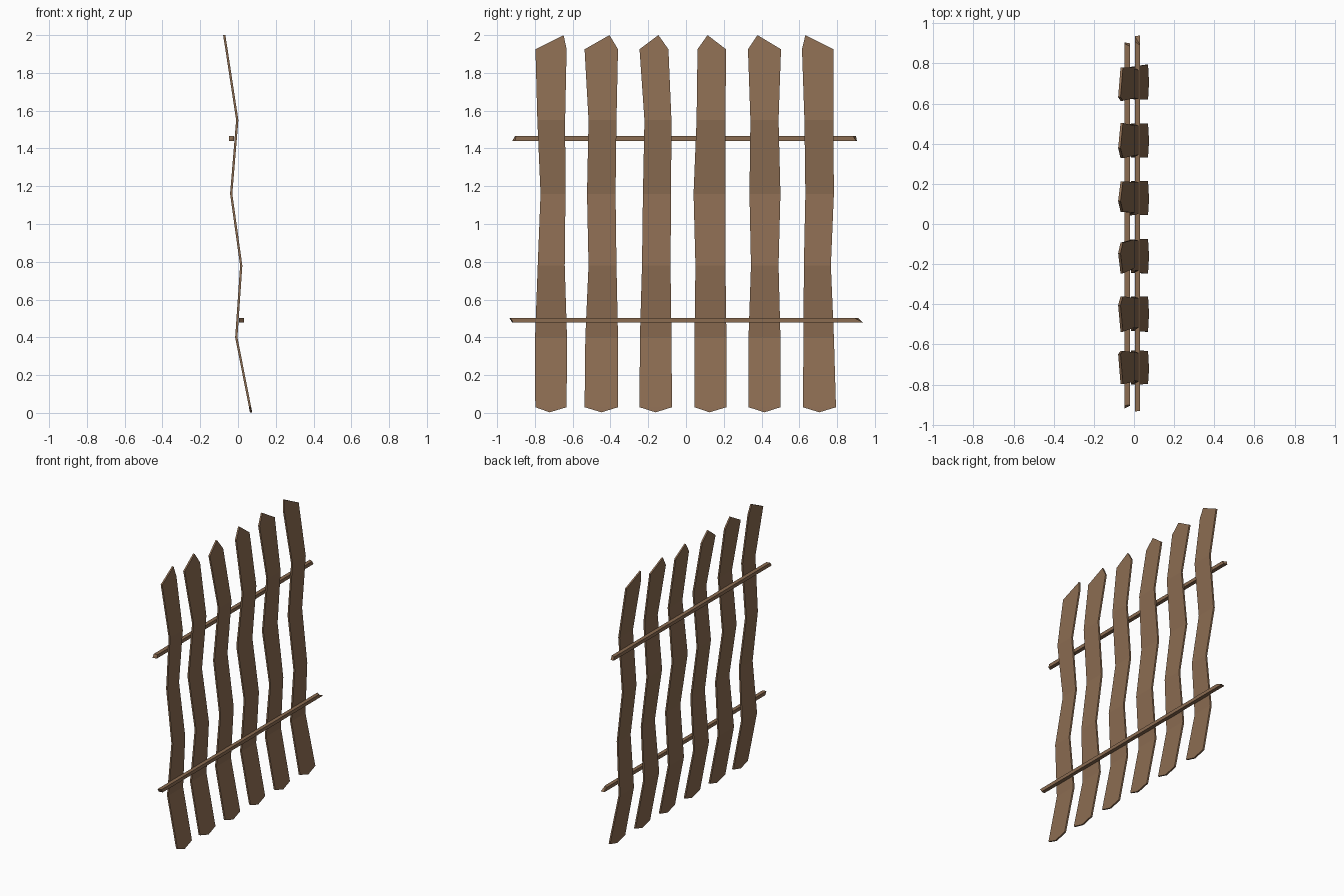
import bpy, bmesh

if "Cube" in bpy.data.objects:
    bpy.data.objects.remove(bpy.data.objects["Cube"])

wood = bpy.data.materials.new("weathered_wood")
wood.diffuse_color = (0.26, 0.15, 0.083, 1)
wood.use_nodes = True
wood.node_tree.nodes["Principled BSDF"].inputs["Base Color"].default_value = wood.diffuse_color

THICK = 0.012
# shared side profile of the warped planks: (x, z) from bottom to top
PROFILE = [(0.064, 0.03), (-0.009, 0.40), (0.017, 0.78),
           (-0.036, 1.16), (-0.004, 1.55), (-0.061, 1.925)]
BOTTOM_X, TOP_X = 0.069, -0.073


def make_object(name, bm):
    bmesh.ops.recalc_face_normals(bm, faces=bm.faces)
    mesh = bpy.data.meshes.new(name)
    bm.to_mesh(mesh)
    bm.free()
    mesh.materials.append(wood)
    bpy.context.collection.objects.link(bpy.data.objects.new(name, mesh))


def plank(name, left, right, bottom_tip, top_tip):
    """Closed bent board: outline rows bottom to top, pointed at both ends."""
    bm = bmesh.new()
    outline = [(BOTTOM_X, bottom_tip, 0.003)]
    outline += [(x, y, z) for (x, z), y in zip(PROFILE, right)]
    outline += [(TOP_X, top_tip, 2.0)]
    outline += [(x, y, z) for (x, z), y in reversed(list(zip(PROFILE, left)))]
    n, rows = len(outline), len(PROFILE)
    sides = []
    for dx in (-THICK / 2, THICK / 2):
        v = [bm.verts.new((x + dx, y, z)) for x, y, z in outline]
        bm.faces.new((v[0], v[1], v[-1]))
        for i in range(1, rows):
            bm.faces.new((v[i], v[i + 1], v[n - i - 1], v[n - i]))
        bm.faces.new((v[rows], v[rows + 1], v[rows + 2]))
        sides.append(v)
    a, b = sides
    for i in range(n):
        j = (i + 1) % n
        bm.faces.new((a[i], a[j], b[j], b[i]))
    make_object(name, bm)


def rail(name, x0, x1, z0, z1, start, end):
    """Square batten whose four corners end at different lengths."""
    bm = bmesh.new()
    corners = [(x0, z0), (x1, z0), (x1, z1), (x0, z1)]
    a = [bm.verts.new((x, y, z)) for (x, z), y in zip(corners, start)]
    b = [bm.verts.new((x, y, z)) for (x, z), y in zip(corners, end)]
    for i in range(4):
        j = (i + 1) % 4
        bm.faces.new((a[i], a[j], b[j], b[i]))
    for v in (a, b):
        bm.faces.new((v[0], v[1], v[2]))
        bm.faces.new((v[0], v[2], v[3]))
    make_object(name, bm)


# planks: left edge, right edge (bottom to top), bottom tip, top tip
PLANKS = [
    ([-.798, -.799, -.785, -.770, -.787, -.797],
     [-.632, -.630, -.642, -.638, -.640, -.632], -.722, -.648),
    ([-.537, -.533, -.516, -.524, -.516, -.537],
     [-.360, -.360, -.368, -.373, -.368, -.360], -.447, -.405),
    ([-.246, -.244, -.233, -.228, -.220, -.246],
     [-.074, -.077, -.082, -.079, -.077, -.093], -.161, -.146),
    ([.045, .045, .050, .040, .056, .061],
     [.214, .214, .209, .209, .209, .212], .124, .114),
    ([.331, .331, .344, .336, .341, .328],
     [.500, .500, .490, .500, .490, .503], .415, .378),
    ([.619, .622, .624, .632, .627, .614],
     [.794, .783, .767, .783, .780, .780], .706, .632),
]
for i, p in enumerate(PLANKS):
    plank(f"plank_{i + 1}", *p)

# rails: upper one behind the planks, lower one in front
rail("upper_rail", -0.048, -0.020, 1.440, 1.465,
     (-0.92, -0.905, -0.90, -0.905), (0.905, 0.90, 0.885, 0.90))
rail("lower_rail", 0.004, 0.031, 0.478, 0.503,
     (-0.92, -0.915, -0.93, -0.935), (0.935, 0.94, 0.89, 0.91))
